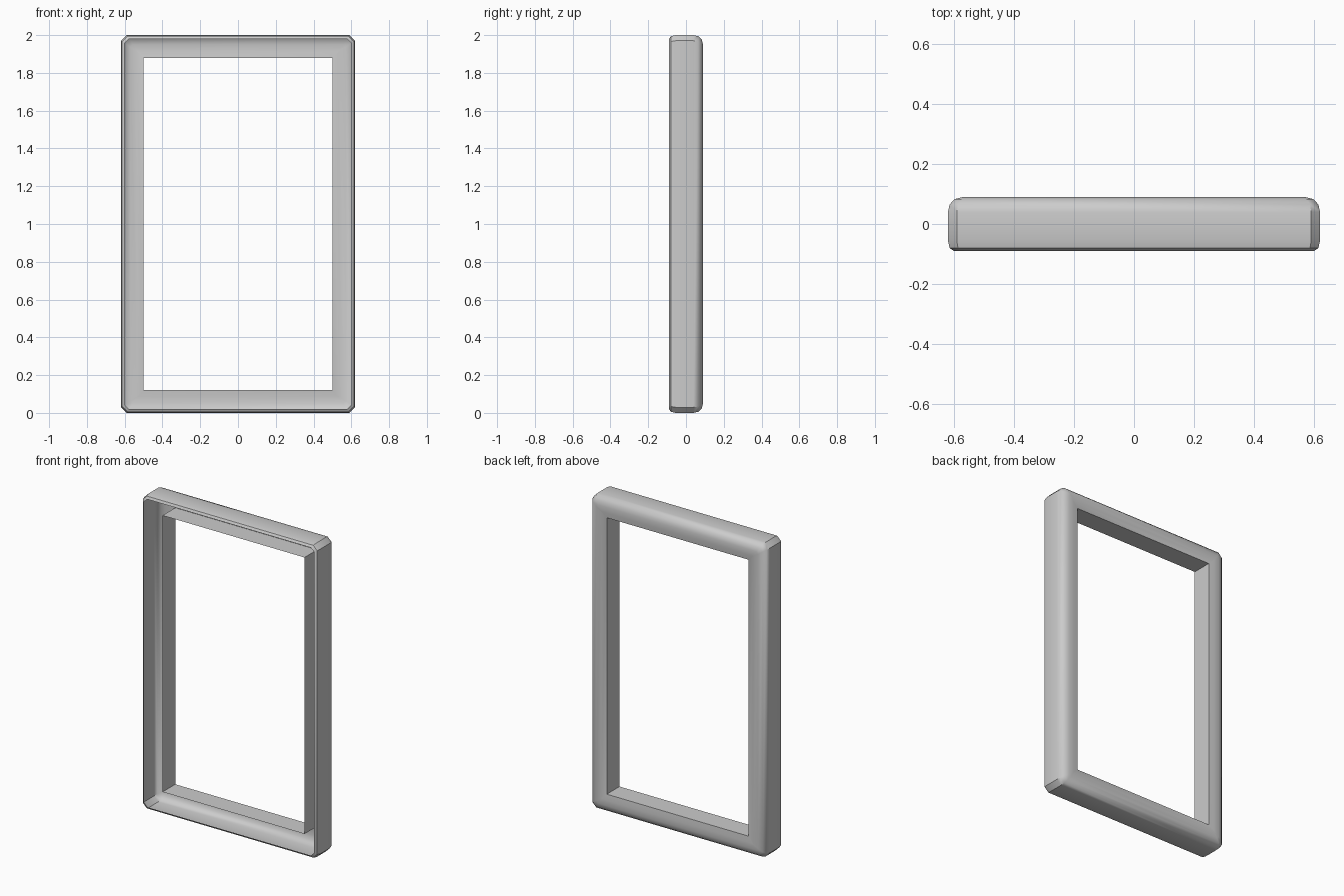
import bpy, bmesh

if "Cube" in bpy.data.objects:
    bpy.data.objects.remove(bpy.data.objects["Cube"])

# Channel cross-section, open at the front: (offset out from the opening, y)
PROFILE = [(0.10, -0.09), (0.114, -0.08), (0.12, -0.055), (0.12, 0.04),
           (0.114, 0.065), (0.098, 0.083), (0.07, 0.09), (0.035, 0.09),
           (0.0, 0.083), (0.0, -0.045)]
HALF_W, HALF_H, MID_Z = 0.50, 0.88, 1.0


def ring(bm, offset, y):
    """Rectangular loop with small clipped corners that vanish at the opening."""
    w, h = HALF_W + offset, HALF_H + offset
    c = max(offset - 0.03, 0.0) * 0.33
    pts = []
    for sx, sz in ((1, 1), (-1, 1), (-1, -1), (1, -1)):
        pair = [(sx * w, sz * (h - c)), (sx * (w - c), sz * h)]
        pts += pair if sx * sz > 0 else pair[::-1]
    return [bm.verts.new((x, y, MID_Z + z)) for x, z in pts]


# Frame shell: sweep the profile around the opening
bm = bmesh.new()
rings = [ring(bm, o, y) for o, y in PROFILE]
for a, b in zip(rings, rings[1:]):
    for i in range(len(a)):
        j = (i + 1) % len(a)
        bm.faces.new((a[i], a[j], b[j], b[i]))
bmesh.ops.remove_doubles(bm, verts=bm.verts, dist=1e-5)
bmesh.ops.recalc_face_normals(bm, faces=bm.faces)
# Outer back band must face away from the opening
bm.faces.ensure_lookup_table()
back = max(bm.faces, key=lambda f: f.calc_center_median().y)
if back.normal.y < 0:
    bmesh.ops.reverse_faces(bm, faces=bm.faces)

mesh = bpy.data.meshes.new("frame")
bm.to_mesh(mesh)
bm.free()
frame = bpy.data.objects.new("frame", mesh)
bpy.context.collection.objects.link(frame)
bpy.context.view_layer.objects.active = frame
frame.select_set(True)
bpy.ops.object.shade_smooth_by_angle(angle=0.7)
